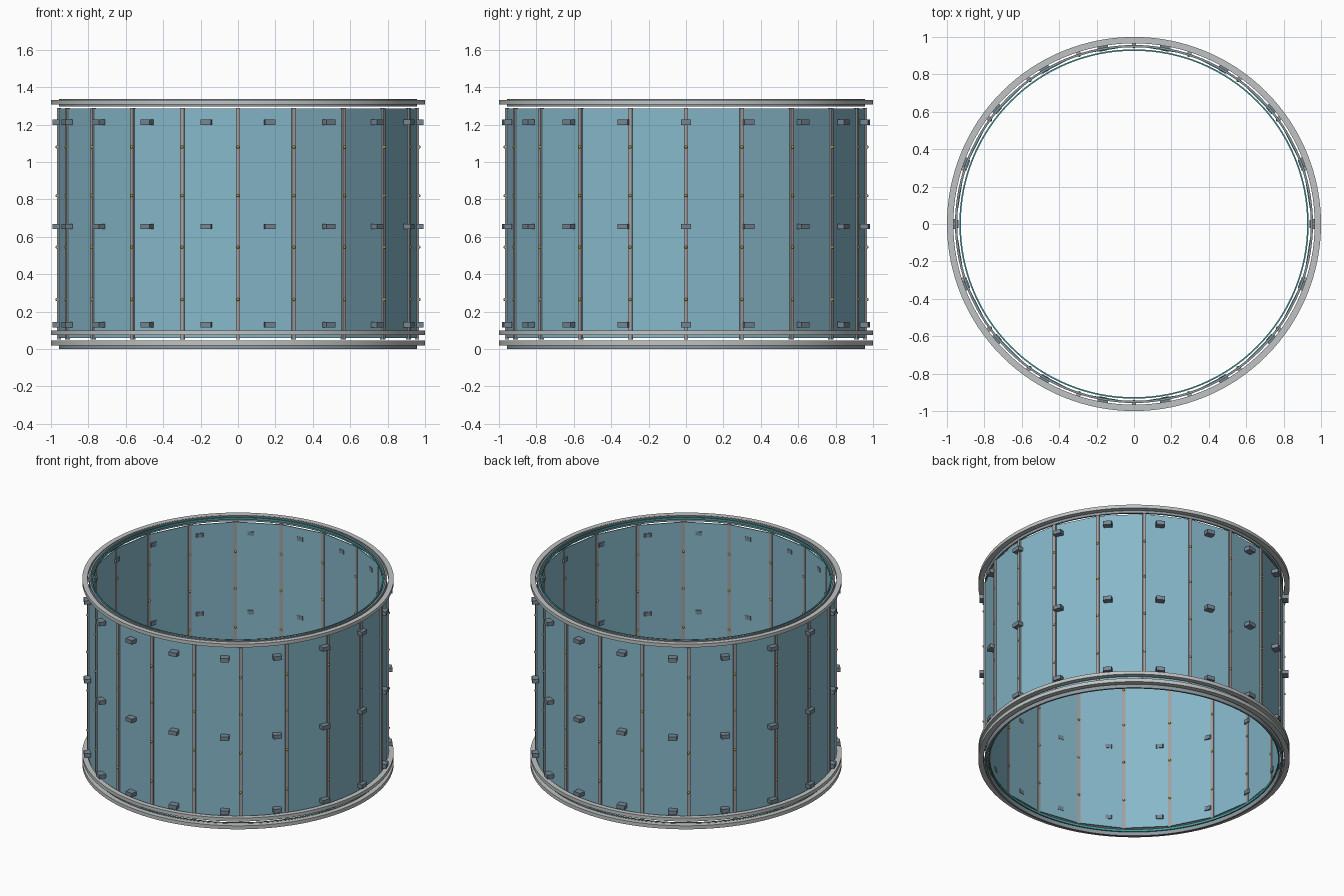
import bpy, bmesh, math
from mathutils import Matrix, Vector

old = bpy.data.objects.get("Cube")
if old:
    bpy.data.objects.remove(old, do_unlink=True)


def material(name, rgb):
    m = bpy.data.materials.new(name)
    m.use_nodes = True
    m.diffuse_color = (*rgb, 1)
    m.node_tree.nodes["Principled BSDF"].inputs["Base Color"].default_value = (*rgb, 1)
    return m


BLUE = material("panel blue", (0.24, 0.48, 0.59))
GREY = material("rim grey", (0.53, 0.55, 0.55))
HOOP = material("hoop grey", (0.27, 0.32, 0.35))
STEEL = material("block steel", (0.18, 0.24, 0.29))
POST = material("post grey", (0.36, 0.35, 0.35))
TEAL = material("seal teal", (0.06, 0.36, 0.37))
GOLD = material("screw gold", (0.58, 0.36, 0.05))

POSTS = 20
BLOCKS = 18
WALL_RADIUS = 0.96


def finish(bm, name, mat, smooth=False):
    bmesh.ops.recalc_face_normals(bm, faces=bm.faces)
    me = bpy.data.meshes.new(name)
    bm.to_mesh(me)
    bm.free()
    ob = bpy.data.objects.new(name, me)
    bpy.context.collection.objects.link(ob)
    me.materials.append(mat)
    if smooth:
        bpy.ops.object.select_all(action='DESELECT')
        ob.select_set(True)
        bpy.context.view_layer.objects.active = ob
        bpy.ops.object.shade_smooth_by_angle(angle=math.radians(50))
    return ob


def ring(name, mat, inner, outer, z0, z1, sides=128, smooth=True):
    """Rectangular section swept round the z axis."""
    bm = bmesh.new()
    section = [(inner, z0), (outer, z0), (outer, z1), (inner, z1)]
    loops = []
    for i in range(sides):
        a = 2 * math.pi * i / sides
        loops.append([bm.verts.new((r * math.sin(a), -r * math.cos(a), z)) for r, z in section])
    for i in range(sides):
        p, q = loops[i], loops[(i + 1) % sides]
        for j in range(4):
            k = (j + 1) % 4
            bm.faces.new((p[j], q[j], q[k], p[k]))
    return finish(bm, name, mat, smooth)


def prism(bm, outline, z0, z1, angle):
    """Plan outline of (sideways, outward) points, raised and turned about z."""
    turn = Matrix.Rotation(angle, 3, 'Z')
    low = [bm.verts.new(turn @ Vector((x, -r, z0))) for x, r in outline]
    high = [bm.verts.new(turn @ Vector((x, -r, z1))) for x, r in outline]
    bm.faces.new(low)
    bm.faces.new(high)
    for i in range(len(outline)):
        j = (i + 1) % len(outline)
        bm.faces.new((low[i], low[j], high[j], high[i]))


# Faceted wall of flat panels
ring("wall_panels", BLUE, WALL_RADIUS - 0.007, WALL_RADIUS, 0.06, 1.287, POSTS, False)

# Upright posts on the panel joints
bm = bmesh.new()
w = 0.011
for i in range(POSTS):
    prism(bm, [(-w, 0.947), (w, 0.947), (w, 0.968), (-w, 0.968)],
          0.052, 1.29, 2 * math.pi * i / POSTS)
finish(bm, "joint_posts", POST)

# Small round screw heads on both faces of each post
bm = bmesh.new()
for i in range(POSTS):
    turn = Matrix.Rotation(2 * math.pi * i / POSTS, 4, 'Z')
    for z in (0.265, 0.545, 0.82, 1.08):
        for r in (0.947, 0.968):
            bmesh.ops.create_icosphere(bm, subdivisions=2, radius=0.008,
                                       matrix=turn @ Matrix.Translation((0, -r, z)))
finish(bm, "post_screws", GOLD, True)

# Three rows of blocks, each with a narrower back through the wall
bm = bmesh.new()
block = [(-0.02, 0.939), (0.02, 0.939), (0.028, 0.955), (0.028, 0.993), (-0.028, 0.993), (-0.028, 0.955)]
for i in range(BLOCKS):
    for z in (0.13, 0.655, 1.212):
        prism(bm, block, z - 0.014, z + 0.014, 2 * math.pi * (i + 0.5) / BLOCKS)
finish(bm, "wall_blocks", STEEL)

# Flat outer rims
for name, z0, z1 in (("top_rim", 1.308, 1.332), ("lower_rim", 0.076, 0.1), ("bottom_rim", 0.02, 0.045)):
    ring(name, GREY, 0.966, 1.0, z0, z1)

# Inner hoops and thin seals at both ends
for end, z0, z1 in (("top", 1.296, 1.336), ("bottom", 0.0, 0.042)):
    ring(end + "_hoop", HOOP, 0.945, 0.957, z0, z1)
    ring(end + "_seal", TEAL, 0.926, 0.934, z0 + 0.02, z0 + 0.036)
